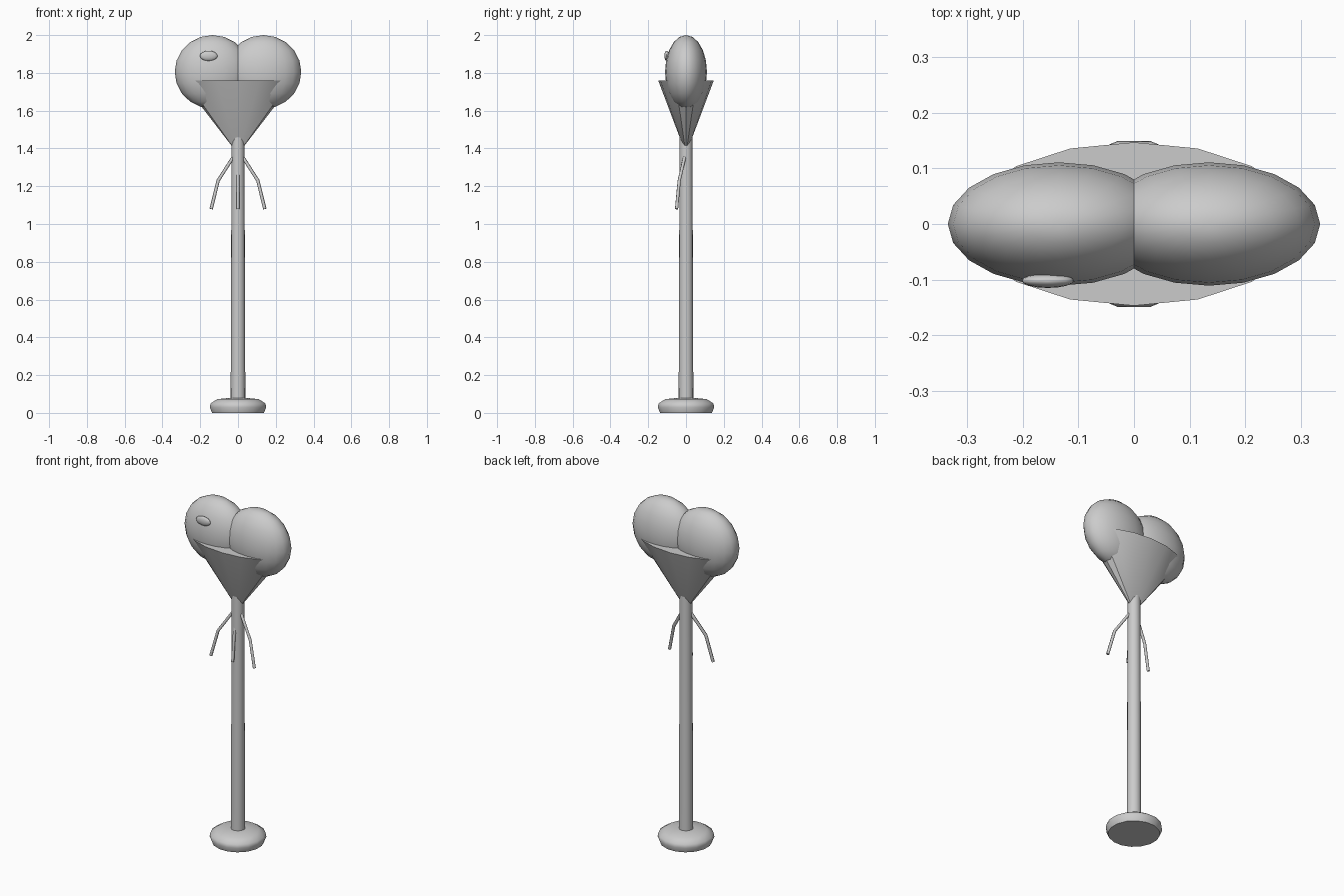
import bpy, math
from mathutils import Matrix, Vector

if "Cube" in bpy.data.objects:
    bpy.data.objects.remove(bpy.data.objects["Cube"])

grey = bpy.data.materials.new("light_grey")
grey.diffuse_color = (0.6, 0.6, 0.6, 1)
grey.use_nodes = True
grey.node_tree.nodes["Principled BSDF"].inputs["Base Color"].default_value = grey.diffuse_color


def finish(name, angle=40):
    ob = bpy.context.object
    ob.name = name
    ob.data.materials.append(grey)
    bpy.ops.object.transform_apply(location=False, rotation=True, scale=True)
    bpy.ops.object.shade_smooth_by_angle(angle=math.radians(angle))
    return ob


def ellipsoid(name, loc, size, seg=20, rings=10):
    bpy.ops.mesh.primitive_uv_sphere_add(segments=seg, ring_count=rings, radius=1, location=loc)
    bpy.context.object.scale = size
    return finish(name, 60)


def tube(name, points, radius):
    cu = bpy.data.curves.new(name, 'CURVE')
    cu.dimensions = '3D'
    cu.bevel_depth = radius
    cu.bevel_resolution = 1
    cu.use_fill_caps = True
    sp = cu.splines.new('POLY')
    sp.points.add(len(points) - 1)
    for p, co in zip(sp.points, points):
        p.co = (*co, 1)
    ob = bpy.data.objects.new(name, cu)
    bpy.context.collection.objects.link(ob)
    cu.materials.append(grey)


# Round foot: stacked rings of a squashed dome with a flat underside
profile = [(0.140, 0.0), (0.152, 0.03), (0.148, 0.05), (0.112, 0.073), (0.04, 0.08)]
sides = 16
verts, faces = [], []
for r, z in profile:
    for i in range(sides):
        a = 2 * math.pi * (i + 0.5) / sides
        verts.append((r * math.cos(a), r * math.sin(a), z))
for k in range(len(profile) - 1):
    for i in range(sides):
        j = (i + 1) % sides
        faces.append((k * sides + i, k * sides + j, (k + 1) * sides + j, (k + 1) * sides + i))
faces.append(tuple(reversed(range(sides))))
faces.append(tuple(range((len(profile) - 1) * sides, len(profile) * sides)))
me = bpy.data.meshes.new("foot")
me.from_pydata(verts, [], faces)
foot = bpy.data.objects.new("foot", me)
bpy.context.collection.objects.link(foot)
bpy.ops.object.select_all(action='DESELECT')
bpy.context.view_layer.objects.active = foot
foot.select_set(True)
finish("foot", 50)

# Slightly tapered stalk
bpy.ops.mesh.primitive_cone_add(vertices=16, radius1=0.039, radius2=0.034, depth=1.42,
                                location=(0, 0, 0.75))
finish("stalk")

# Flattened funnel-shaped cup, apex down, closed on top
bpy.ops.mesh.primitive_cone_add(vertices=16, radius1=0, radius2=1, depth=0.39,
                                location=(0, 0, 1.565))
bpy.context.object.scale = (0.3, 0.147, 1)
finish("cup", 25)

# Two overlapping lobes of the head
for side, s in (("left", -1), ("right", 1)):
    ellipsoid(side + "_lobe", (s * 0.135, 0, 1.805), (0.2, 0.111, 0.195))

# Single eye
ellipsoid("eye", (-0.155, -0.102, 1.89), (0.047, 0.013, 0.027), 16, 8)

# Three thin drooping tendrils
for name, s in (("left_tendril", -1), ("middle_tendril", 0), ("right_tendril", 1)):
    tube(name, [(s * 0.022, -0.006, 1.36), (s * 0.105, -0.036, 1.23), (s * 0.142, -0.05, 1.08)], 0.009)
